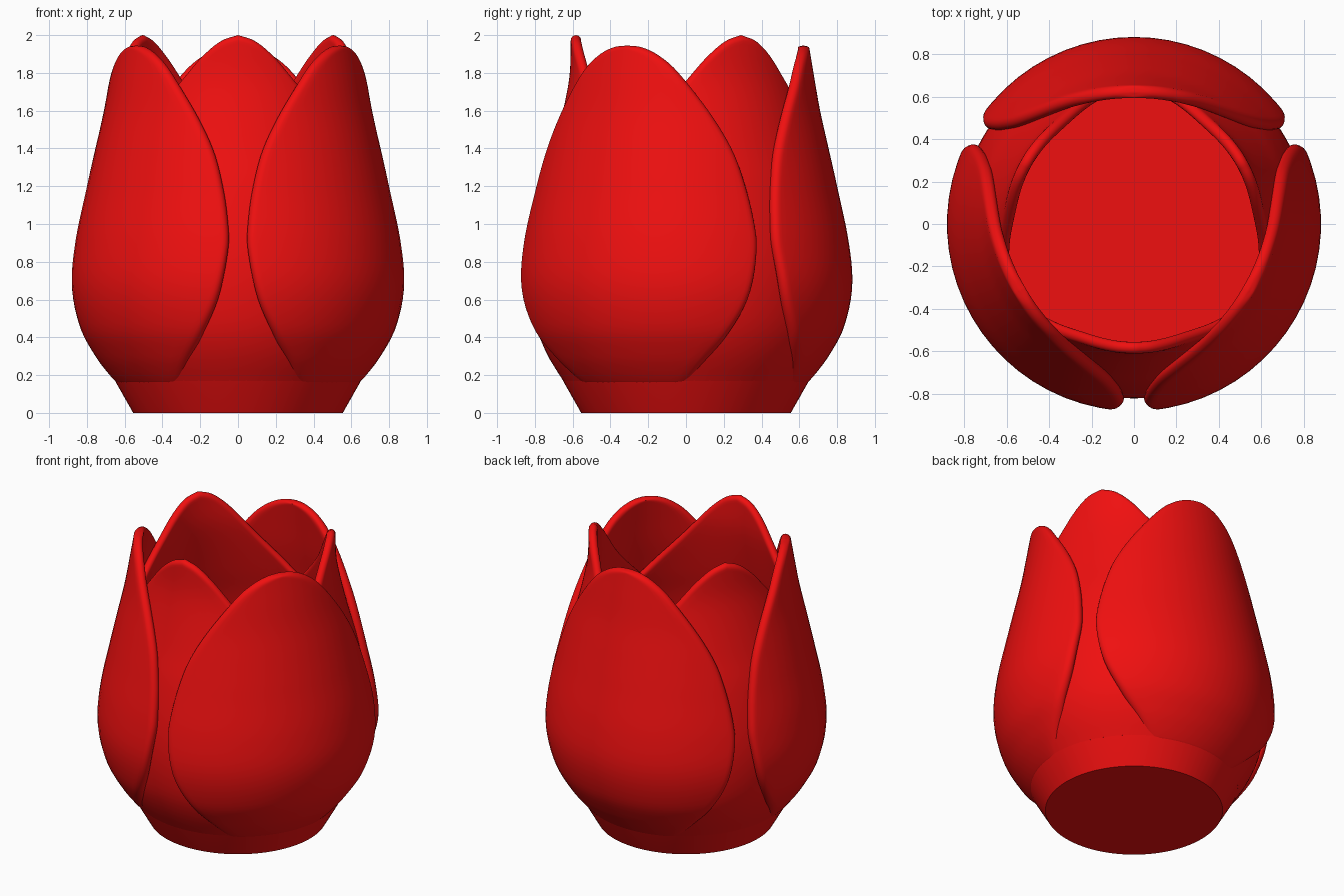
import bpy, bmesh
from math import sin, cos, radians, sqrt, pi

if "Cube" in bpy.data.objects:
    bpy.data.objects.remove(bpy.data.objects["Cube"])

red = bpy.data.materials.new("petal_red")
red.diffuse_color = (0.87, 0.005, 0.005, 1)
red.use_nodes = True
red.node_tree.nodes["Principled BSDF"].inputs["Base Color"].default_value = red.diffuse_color


def curve(pts, x):
    """Smooth interpolation through (x, y) points."""
    n = len(pts)

    def slope(k):
        a, b = pts[max(k - 1, 0)], pts[min(k + 1, n - 1)]
        return (b[1] - a[1]) / (b[0] - a[0])
    x = min(max(x, pts[0][0]), pts[-1][0])
    i = max(k for k in range(n - 1) if pts[k][0] <= x)
    (x0, y0), (x1, y1) = pts[i], pts[i + 1]
    h = x1 - x0
    t = (x - x0) / h
    return (y0 * (1 + 2 * t) * (1 - t) ** 2 + y1 * t * t * (3 - 2 * t)
            + h * t * (1 - t) * (slope(i) * (1 - t) - slope(i + 1) * t))


def half_thickness(d, h):
    """Rounded rim: thickness grows as a quarter circle away from the edge."""
    q = min(max(d / h, 0), 1)
    return h * sqrt(1 - (1 - q) ** 2)


def polar(r, a, z):
    return (r * cos(a), r * sin(a), z)


def finish(name, bm):
    bmesh.ops.remove_doubles(bm, verts=bm.verts, dist=1e-5)
    bmesh.ops.recalc_face_normals(bm, faces=bm.faces)
    me = bpy.data.meshes.new(name)
    bm.to_mesh(me)
    bm.free()
    me.materials.append(red)
    ob = bpy.data.objects.new(name, me)
    bpy.context.collection.objects.link(ob)
    bpy.context.view_layer.objects.active = ob
    ob.select_set(True)
    bpy.ops.object.shade_smooth_by_angle(angle=radians(50))
    ob.select_set(False)
    return ob


def skin(bm, rings, closed_rows=False):
    """Join rows of points (each a closed loop) into a quad skin."""
    grid = [[bm.verts.new(p) for p in ring] for ring in rings]
    n = len(grid[0])
    pairs = list(zip(grid, grid[1:]))
    if closed_rows:
        pairs.append((grid[-1], grid[0]))
    for a, b in pairs:
        for i in range(n):
            j = (i + 1) % n
            bm.faces.new((a[i], a[j], b[j], b[i]))
    return grid


# Solid foot, its top is the floor of the cup
bm = bmesh.new()
N = 96
rows = [[polar(r, 2 * pi * i / N, z) for i in range(N)]
        for r, z in ((0.555, 0), (0.64, 0.15), (0.665, 0.2))]
g = skin(bm, rows)
bm.faces.new(g[0])
bm.faces.new(g[-1])
finish("foot", bm)

# Inner cup: three petals joined into one wall with a scalloped rim
inner_profile = [(0.17, 0.65), (0.3, 0.73), (0.45, 0.79), (0.67, 0.82), (0.9, 0.81), (1.2, 0.755),
                 (1.4, 0.70), (1.65, 0.64), (1.8, 0.615), (2.0, 0.61)]
rim = [(0, 2.0), (9, 1.968), (19, 1.885), (29, 1.77), (38, 1.66), (50, 1.52), (60, 1.40)]
T = 0.0275
Z0 = 0.17
depths = [0, 0.002, 0.008, 0.018, 0.03, 0.045]
bm = bmesh.new()
columns = []
for k in range(144):
    deg = k * 2.5
    phi = abs((deg + 60) % 120 - 60)
    top = curve(rim, phi)
    rise = (curve(rim, min(phi + 1, 60)) - curve(rim, max(phi - 1, 0))) / (radians(2) * 0.62)
    tilt = 1 / sqrt(1 + rise * rise)
    zs = [top - d for d in depths]
    zs += [zs[-1] + (Z0 - zs[-1]) * i / 32 for i in range(1, 33)]
    a = radians(deg - 90)
    outer, inner = [], []
    for z in zs:
        h = half_thickness((top - z) * tilt, T)
        mid = curve(inner_profile, z) - T
        outer.append(polar(mid + h, a, z))
        inner.append(polar(mid - h, a, z))
    columns.append(outer + inner[:0:-1])
skin(bm, columns, closed_rows=True)
finish("inner_petals", bm)

# Outer petals: separate leaf-shaped shells with rounded rims
outer_profile = [(0.14, 0.625), (0.2, 0.68), (0.3, 0.755), (0.45, 0.835), (0.67, 0.88), (0.9, 0.862),
                 (1.2, 0.80), (1.4, 0.755), (1.6, 0.71), (1.8, 0.675), (1.95, 0.65)]
edge = [(30.5, 0.145), (38, 0.27), (45.5, 0.4), (52.7, 0.6), (56.3, 0.85), (56.3, 1.0), (54, 1.2),
        (49.3, 1.4), (40, 1.6), (26.5, 1.8), (17, 1.89), (8, 1.935), (0, 1.945)]
edge_width = [(i, p[0]) for i, p in enumerate(edge)]
edge_height = [(i, p[1]) for i, p in enumerate(edge)]
side = [1, 0.998, 0.99, 0.977, 0.96, 0.94] + [0.9 - 0.1 * i for i in range(9)]
cols = [-s for s in side] + [0] + side[::-1]
STEPS = 5


def edge_at(t):
    z = curve(edge_height, t)
    return radians(max(curve(edge_width, t), 0)), z, curve(outer_profile, z)


def outer_petal(name, centre):
    bm = bmesh.new()
    rows = []
    last = len(edge) - 1
    for k in range(last * STEPS + 1):
        t = k / STEPS
        w, z, r = edge_at(t)
        w0, z0, r0 = edge_at(max(t - 0.05, 0))
        w1, z1, r1 = edge_at(min(t + 0.05, last))
        dx, dz = w1 * r1 - w0 * r0, z1 - z0
        tilt = abs(dz) / sqrt(dx * dx + dz * dz)
        T = 0.038 - 0.008 * z / 1.945
        front, back = [], []
        for s in cols:
            h = half_thickness(w * (1 - abs(s)) * r * tilt, T)
            a = centre + s * w
            front.append(polar(r - T + h, a, z))
            back.append(polar(r - T - h, a, z))
        rows.append(front + back[-2:0:-1])
    g = skin(bm, rows)
    bm.faces.new(g[0])
    finish(name, bm)


for name, deg in (("outer_petal_back", 90), ("outer_petal_left", 210), ("outer_petal_right", 330)):
    outer_petal(name, radians(deg))
